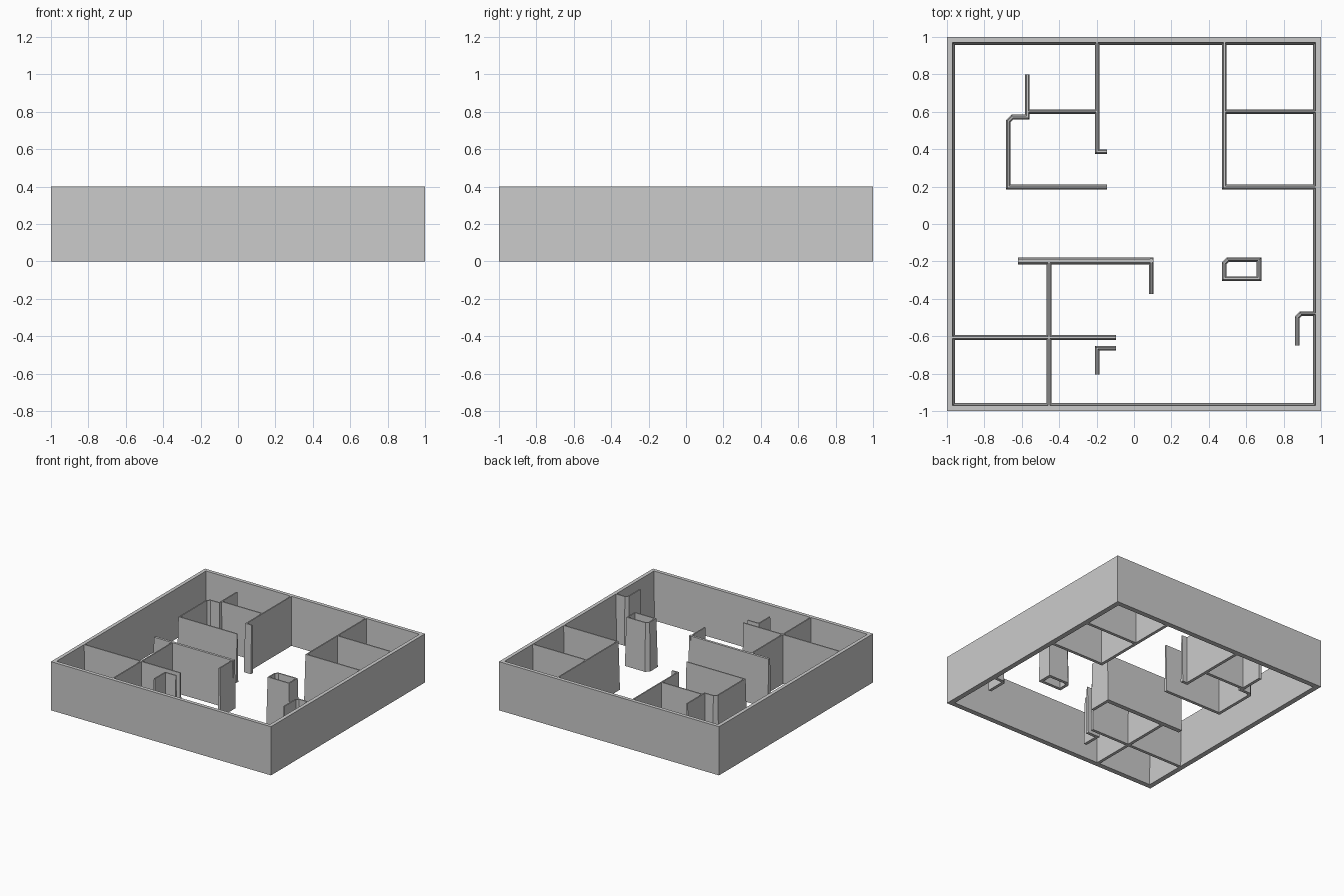
import bpy
import bmesh
from mathutils import Vector

cube = bpy.data.objects.get("Cube")
if cube:
    bpy.data.objects.remove(cube, do_unlink=True)

HEIGHT = 0.4

plaster = bpy.data.materials.new("wall_grey")
plaster.use_nodes = True
grey = (0.6, 0.6, 0.6, 1)
plaster.diffuse_color = grey
plaster.node_tree.nodes["Principled BSDF"].inputs["Base Color"].default_value = grey


def drafted(base, top):
    """Cross-section of a wall that narrows towards its top."""
    return [(-base, 0), (base, 0), (top, HEIGHT), (-top, HEIGHT)]


THIN = drafted(0.0125, 0.005)
THICK = drafted(0.019, 0.010)


def left_normal(a, b):
    d = (b - a).normalized()
    return Vector((-d.y, d.x))


def wall(name, points, section=THIN, closed=False):
    """Sweep a cross-section along a plan path with mitred corners."""
    pts = [Vector(p) for p in points]
    n = len(pts)
    bm = bmesh.new()
    rings = []
    for i, p in enumerate(pts):
        sides = []
        if closed or i > 0:
            sides.append(left_normal(pts[i - 1], p))
        if closed or i < n - 1:
            sides.append(left_normal(p, pts[(i + 1) % n]))
        a, b = sides[0], sides[-1]
        miter = (a + b) / (1 + a.dot(b))
        ring = []
        for off, z in section:
            q = p + miter * off
            ring.append(bm.verts.new((q.x, q.y, z)))
        rings.append(ring)
    for i in range(n if closed else n - 1):
        r, s = rings[i], rings[(i + 1) % n]
        for j in range(4):
            k = (j + 1) % 4
            bm.faces.new((r[j], r[k], s[k], s[j]))
    if not closed:
        bm.faces.new(rings[0])
        bm.faces.new(rings[-1])
    bmesh.ops.recalc_face_normals(bm, faces=bm.faces)
    mesh = bpy.data.meshes.new(name)
    bm.to_mesh(mesh)
    bm.free()
    mesh.materials.append(plaster)
    obj = bpy.data.objects.new(name, mesh)
    bpy.context.collection.objects.link(obj)


# Outer shell: plumb outside, drafted inside
wall("outer_wall", [(-1, -1), (1, -1), (1, 1), (-1, 1)],
     [(0, 0), (0.042, 0), (0.03, HEIGHT), (0, HEIGHT)], closed=True)

# Back left rooms
wall("back_partition", [(-0.197, 0.98), (-0.197, 0.387), (-0.145, 0.387)])
wall("closet_wall", [(-0.197, 0.60), (-0.57, 0.60)])
wall("hall_wall", [(-0.57, 0.80), (-0.57, 0.572), (-0.65, 0.572),
                   (-0.672, 0.55), (-0.672, 0.198), (-0.145, 0.198)])

# Back right rooms
wall("corner_room_wall", [(0.483, 0.98), (0.483, 0.198), (0.98, 0.198)])
wall("corner_room_divider", [(0.483, 0.60), (0.98, 0.60)])

# Front rooms
wall("corridor_wall", [(-0.62, -0.197), (0.104, -0.197)], THICK)
wall("corridor_return", [(0.092, -0.185), (0.092, -0.375)])
wall("front_partition", [(-0.454, -0.197), (-0.454, -0.98)])
wall("front_cross_wall", [(-0.98, -0.607), (-0.097, -0.607)])
wall("entry_return", [(-0.197, -0.805), (-0.197, -0.664), (-0.097, -0.664)])

# Hollow shaft and side nook with chamfered corners
wall("hollow_shaft", [(0.482, -0.292), (0.668, -0.292), (0.668, -0.191),
                      (0.502, -0.191), (0.482, -0.211)], closed=True)
wall("side_nook", [(0.872, -0.65), (0.872, -0.50), (0.891, -0.48), (0.98, -0.48)])
